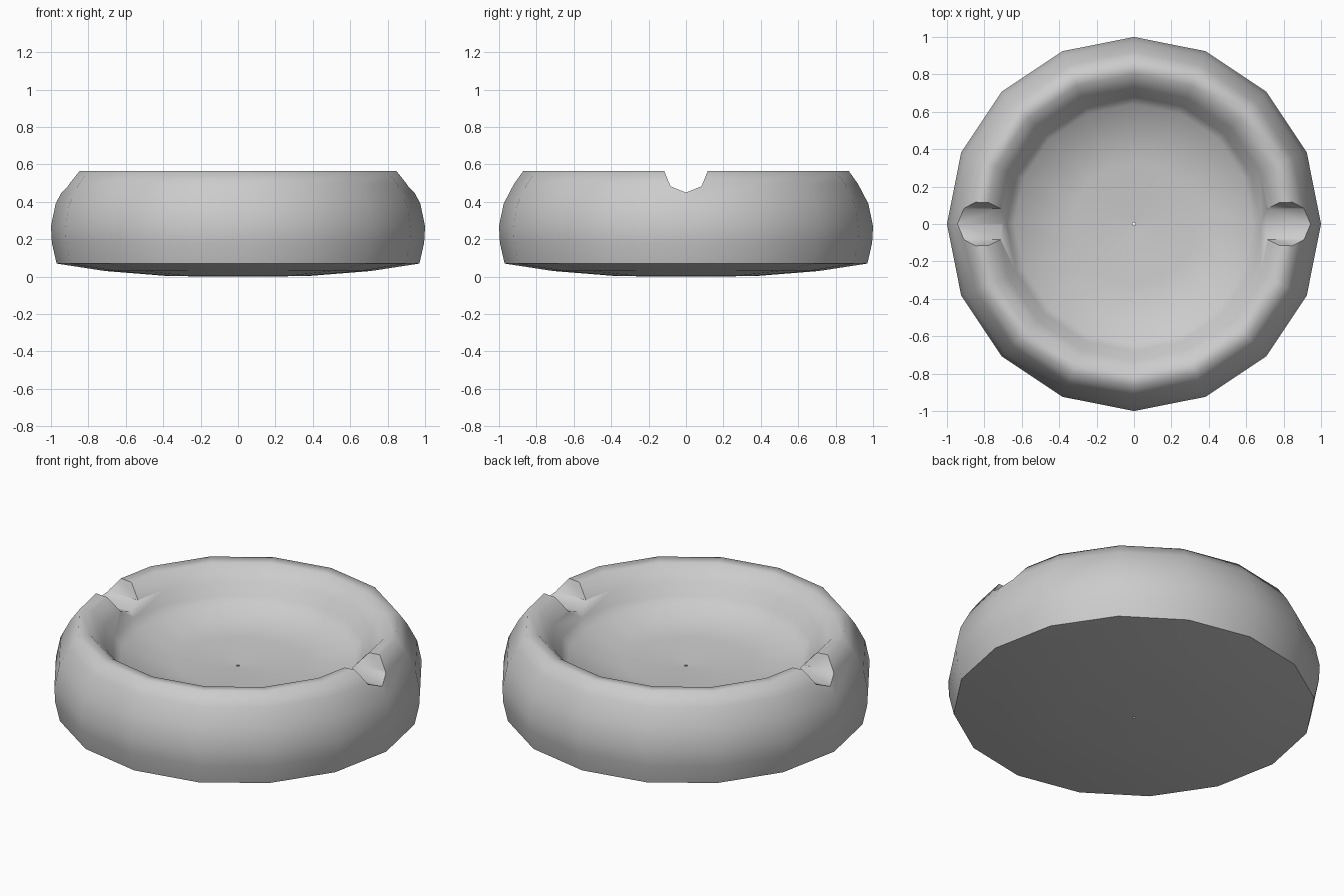
import bpy, bmesh, math

if "Cube" in bpy.data.objects:
    bpy.data.objects.remove(bpy.data.objects["Cube"])

SIDES = 16

# Closed cross-section (radius, height): underside, outer wall, rim, bowl
PROFILE = [
    (0.008, 0.0), (0.37, 0.003), (0.71, 0.03), (0.97, 0.07),
    (0.995, 0.18), (1.0, 0.27), (0.975, 0.39), (0.92, 0.495),
    (0.87, 0.565), (0.80, 0.56), (0.73, 0.485), (0.68, 0.42),
    (0.64, 0.37), (0.33, 0.335), (0.008, 0.32),
]


def lathe(name, profile, sides):
    bm = bmesh.new()
    rings = []
    for r, z in profile:
        rings.append([bm.verts.new((r * math.cos(2 * math.pi * i / sides),
                                    r * math.sin(2 * math.pi * i / sides), z))
                      for i in range(sides)])
    for k in range(len(rings)):
        a, b = rings[k], rings[(k + 1) % len(rings)]
        for i in range(sides):
            j = (i + 1) % sides
            bm.faces.new((a[i], a[j], b[j], b[i]))
    bmesh.ops.recalc_face_normals(bm, faces=bm.faces)
    mesh = bpy.data.meshes.new(name)
    bm.to_mesh(mesh)
    bm.free()
    obj = bpy.data.objects.new(name, mesh)
    bpy.context.collection.objects.link(obj)
    return obj


# Round dish
dish = lathe("ashtray_dish", PROFILE, SIDES)

# One octagonal rod across the rim cuts both rests
bpy.ops.mesh.primitive_cylinder_add(vertices=8, radius=0.117, depth=2.6,
                                    location=(0, 0, 0.566),
                                    rotation=(0, math.pi / 2, 0))
cutter = bpy.context.object
cutter.name = "rest_cutter"
cutter.hide_render = True

cut = dish.modifiers.new("rests", 'BOOLEAN')
cut.operation = 'DIFFERENCE'
cut.solver = 'EXACT'
cut.object = cutter

bpy.ops.object.select_all(action='DESELECT')
dish.select_set(True)
bpy.context.view_layer.objects.active = dish
bpy.ops.object.modifier_apply(modifier=cut.name)
bpy.data.objects.remove(cutter, do_unlink=True)

# Soft cast-glass shading, crisp only at the notch lips and centre hole
bpy.ops.object.shade_smooth_by_angle(angle=math.radians(60))
